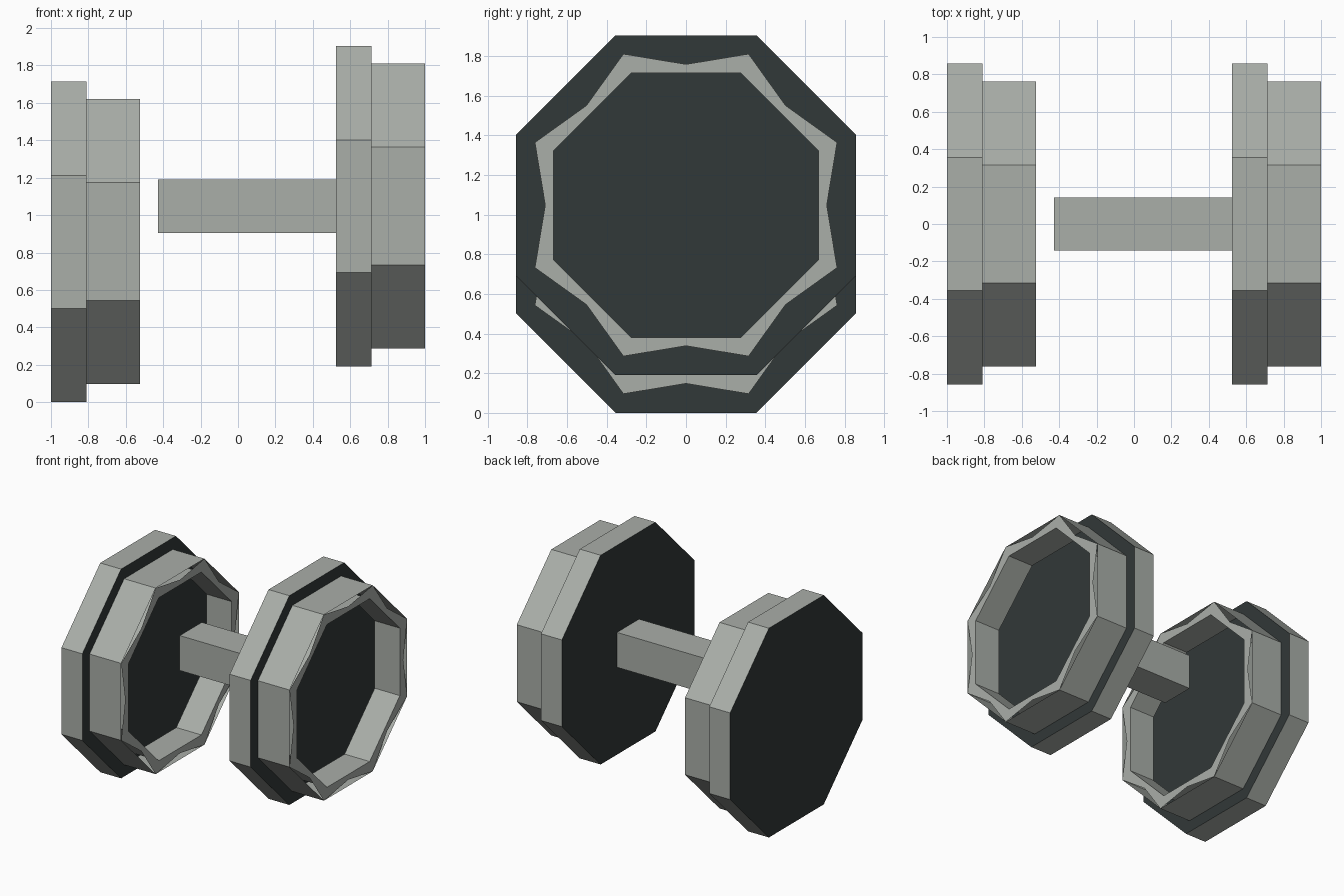
import bpy, bmesh, math

if "Cube" in bpy.data.objects:
    bpy.data.objects.remove(bpy.data.objects["Cube"])


def material(name, rgb):
    m = bpy.data.materials.new(name)
    m.diffuse_color = (*rgb, 1)
    m.use_nodes = True
    m.node_tree.nodes["Principled BSDF"].inputs["Base Color"].default_value = m.diffuse_color
    return m


GREY = material("light grey", (0.40, 0.425, 0.395))
DARK = material("dark slate", (0.031, 0.040, 0.040))


def make_object(name, bm, location):
    bmesh.ops.recalc_face_normals(bm, faces=bm.faces)
    mesh = bpy.data.meshes.new(name)
    bm.to_mesh(mesh)
    bm.free()
    mesh.materials.append(GREY)
    mesh.materials.append(DARK)
    ob = bpy.data.objects.new(name, mesh)
    ob.location = location
    bpy.context.collection.objects.link(ob)


def octagon(bm, apothem, x):
    r = apothem / math.cos(math.pi / 8)
    angles = [math.pi / 8 + k * math.pi / 4 for k in range(8)]
    return [bm.verts.new((x, r * math.cos(a), r * math.sin(a))) for a in angles]


def face(bm, verts, mat=0):
    bm.faces.new(verts).material_index = mat


def bridge(bm, a, b):
    for i in range(8):
        j = (i + 1) % 8
        face(bm, (a[i], a[j], b[j], b[i]))


def weight(side, x, z):
    # wide plate: a closed prism with dark ends
    bm = bmesh.new()
    back, front = octagon(bm, 0.857, 0), octagon(bm, 0.857, 0.189)
    bridge(bm, back, front)
    face(bm, back, 1)
    face(bm, front, 1)
    make_object(side + "_plate", bm, (x, 0, z))

    # hollow collar: outer wall, notched rim and a shorter inner wall;
    # the dark plate behind it forms the floor of the recess
    bm = bmesh.new()
    base = octagon(bm, 0.762, 0.189)
    rim = octagon(bm, 0.762, 0.475)
    lip = octagon(bm, 0.667, 0.475)
    inner_end = octagon(bm, 0.667, 0.247)
    bridge(bm, base, rim)
    for i in range(8):
        j = (i + 1) % 8
        a = (i + 1) * math.pi / 4
        dip = bm.verts.new((0.475, 0.71 * math.cos(a), 0.71 * math.sin(a)))
        face(bm, (rim[i], dip, lip[i]))
        face(bm, (dip, lip[j], lip[i]))
        face(bm, (dip, rim[j], lip[j]))
    bridge(bm, lip, inner_end)
    make_object(side + "_collar", bm, (x, 0, z + 0.001))


weight("left", -1.0, 0.857)
weight("right", 0.525, 1.047)

# square handle, fixed to the right weight only
bm = bmesh.new()
bmesh.ops.create_cube(bm, size=1)
bmesh.ops.scale(bm, vec=(0.953, 0.286, 0.286), verts=bm.verts)
make_object("handle", bm, (0.0485, 0, 1.048))
